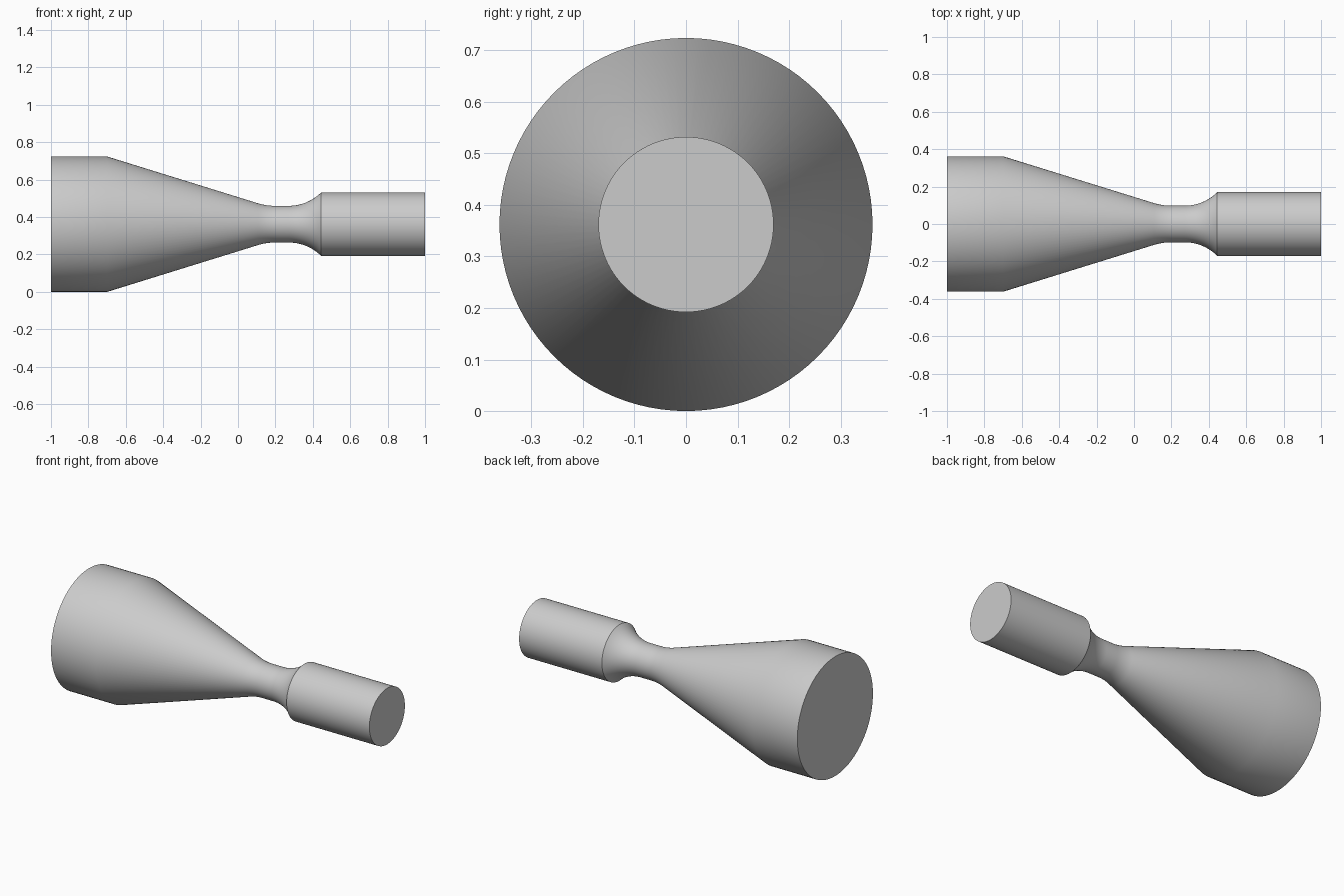
import bpy
import bmesh
from math import sin, cos, tan, pi, radians

cube = bpy.data.objects.get("Cube")
if cube:
    bpy.data.objects.remove(cube, do_unlink=True)

SEGMENTS = 96
WIDE, THROAT, NARROW = 0.362, 0.098, 0.17   # radii
AXIS_Z = WIDE

grey = bpy.data.materials.new("plain grey")
grey.use_nodes = True
colour = (0.6, 0.6, 0.6, 1)
grey.diffuse_color = colour
grey.node_tree.nodes["Principled BSDF"].inputs["Base Color"].default_value = colour


def throat_arc(x, radius, start, end, steps):
    """Concave arc touching the throat radius at x."""
    angles = [radians(start + (end - start) * i / steps) for i in range(steps + 1)]
    return [(x + radius * sin(a), THROAT + radius * (1 - cos(a))) for a in angles]


# Profile: wide end, cone, rounded throat, flare, narrow end
cone_angle = 17.2
profile = [(-1, WIDE), (-0.7, WIDE)]
profile += throat_arc(0.198, 0.31, -cone_angle, 0, 8)
profile += throat_arc(0.271, 0.246, 0, 45, 14)
profile += [(0.445, NARROW), (1, NARROW)]

# Revolve the profile around the x axis
bm = bmesh.new()
rings = []
for x, r in profile:
    rings.append([bm.verts.new((x, r * cos(2 * pi * i / SEGMENTS),
                                AXIS_Z + r * sin(2 * pi * i / SEGMENTS)))
                  for i in range(SEGMENTS)])
for a, b in zip(rings, rings[1:]):
    for i in range(SEGMENTS):
        j = (i + 1) % SEGMENTS
        bm.faces.new((a[i], a[j], b[j], b[i]))

# Flat end caps
bm.faces.new(rings[0])
bm.faces.new(rings[-1])
bmesh.ops.remove_doubles(bm, verts=bm.verts, dist=0.0015)
bmesh.ops.recalc_face_normals(bm, faces=bm.faces)

mesh = bpy.data.meshes.new("nozzle_body")
bm.to_mesh(mesh)
bm.free()
mesh.materials.append(grey)
body = bpy.data.objects.new("nozzle_body", mesh)
bpy.context.collection.objects.link(body)
bpy.ops.object.select_all(action="DESELECT")
body.select_set(True)
bpy.context.view_layer.objects.active = body
bpy.ops.object.shade_smooth_by_angle(angle=radians(30))
